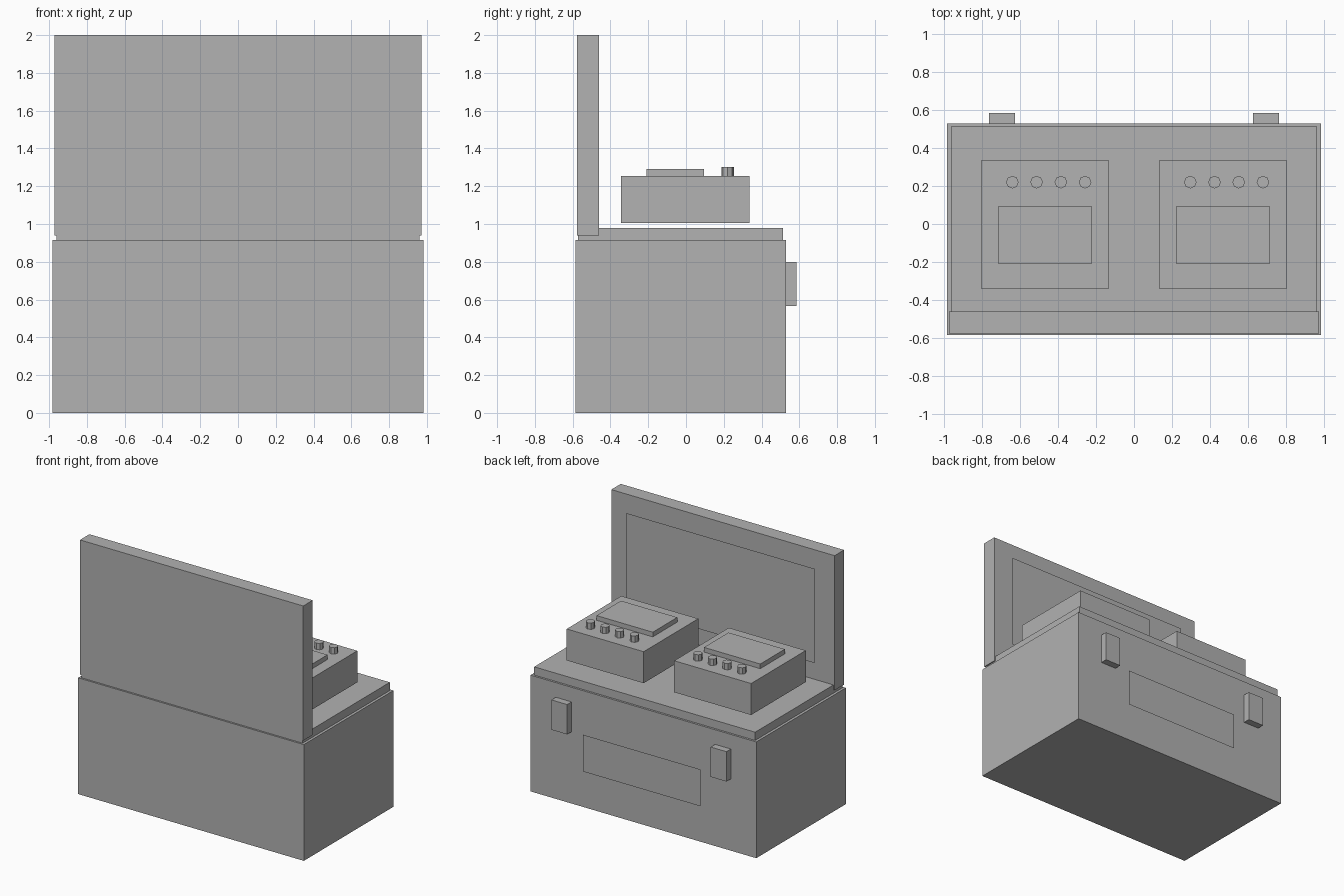
import bpy

cube = bpy.data.objects.get("Cube")
if cube:
    bpy.data.objects.remove(cube, do_unlink=True)

# Single matte grey for the whole case
grey = bpy.data.materials.new("case grey")
grey.use_nodes = True
GREY = (0.445, 0.445, 0.445, 1)
grey.diffuse_color = GREY
grey.node_tree.nodes["Principled BSDF"].inputs["Base Color"].default_value = GREY


def finish(obj, name):
    obj.name = name
    obj.data.name = name
    obj.data.materials.append(grey)
    return obj


def box(name, x, y, z):
    """Box spanning the given (low, high) pairs."""
    bpy.ops.mesh.primitive_cube_add(size=1)
    obj = bpy.context.object
    spans = (x, y, z)
    obj.location = [(a + b) / 2 for a, b in spans]
    obj.scale = [b - a for a, b in spans]
    return finish(obj, name)


def panel(name, half_width, y, z):
    """Thin flat sheet facing +y, centred on x = 0."""
    mesh = bpy.data.meshes.new(name)
    w, (low, high) = half_width, z
    mesh.from_pydata([(w, y, low), (-w, y, low), (-w, y, high), (w, y, high)],
                     [], [(0, 1, 2, 3)])
    obj = bpy.data.objects.new(name, mesh)
    bpy.context.collection.objects.link(obj)
    return finish(obj, name)


def knob(name, x, y, z, height):
    bpy.ops.mesh.primitive_cylinder_add(vertices=8, radius=0.033, depth=height,
                                        location=(x, y, z + height / 2))
    return finish(bpy.context.object, name)


# Case body, tray and upright lid
box("case_body", (-0.983, 0.983), (-0.585, 0.53), (0, 0.915))
box("tray", (-0.962, 0.962), (-0.571, 0.514), (0.915, 0.98))
box("lid", (-0.972, 0.972), (-0.577, -0.46), (0.94, 2))

# Flat sheets on the lid lining and the case
panel("lid_lining", 0.82, -0.43, (1.125, 1.867))
panel("case_label_plate", 0.51, 0.55, (0.29, 0.58))

for side, s in (("left", 1), ("right", -1)):
    # Latch
    inner, outer = 0.625 * s, 0.762 * s
    box(side + "_latch", (min(inner, outer), max(inner, outer)),
        (0.53, 0.585), (0.565, 0.8))
    # Control unit with raised screen and a row of knobs
    cx = 0.468 * s
    box(side + "_control_unit", (cx - 0.335, cx + 0.335), (-0.343, 0.337), (1.005, 1.253))
    box(side + "_screen", (cx - 0.245, cx + 0.245), (-0.21, 0.095), (1.253, 1.29))
    for i in range(4):
        knob(f"{side}_knob_{i + 1}", cx - 0.172 + 0.1275 * i, 0.22, 1.253, 0.05)
